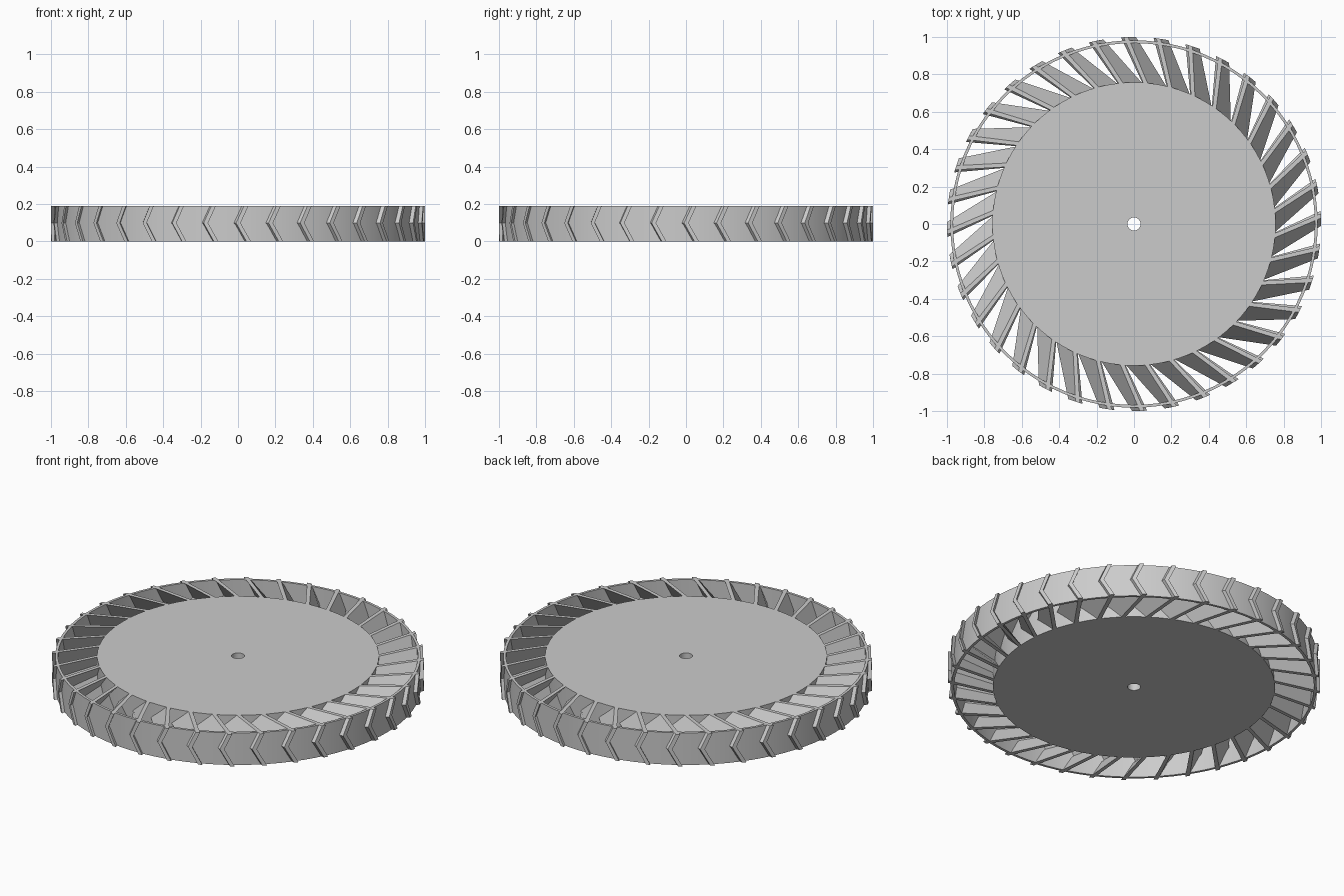
import bpy, bmesh, math

if "Cube" in bpy.data.objects:
    bpy.data.objects.remove(bpy.data.objects["Cube"])

HEIGHT = 0.19
BLADES = 36

grey = bpy.data.materials.new("light grey")
grey.diffuse_color = (0.6, 0.6, 0.6, 1)
grey.use_nodes = True
grey.node_tree.nodes["Principled BSDF"].inputs["Base Color"].default_value = grey.diffuse_color


def finish(name, bm, smooth=False):
    bmesh.ops.recalc_face_normals(bm, faces=bm.faces)
    mesh = bpy.data.meshes.new(name)
    bm.to_mesh(mesh)
    bm.free()
    mesh.materials.append(grey)
    obj = bpy.data.objects.new(name, mesh)
    bpy.context.collection.objects.link(obj)
    if smooth:
        bpy.ops.object.select_all(action='DESELECT')
        obj.select_set(True)
        bpy.context.view_layer.objects.active = obj
        bpy.ops.object.shade_smooth_by_angle(angle=math.radians(30))
    return obj


def circle(bm, radius, z, sides):
    step = 2 * math.pi / sides
    return [bm.verts.new((radius * math.cos(i * step), radius * math.sin(i * step), z))
            for i in range(sides)]


def tube(name, outer, inner, sides):
    """Closed tube of full height with matching inner and outer walls."""
    bm = bmesh.new()
    loops = [circle(bm, r, z, sides) for r, z in
             ((outer, 0), (outer, HEIGHT), (inner, HEIGHT), (inner, 0))]
    for k in range(4):
        a, b = loops[k], loops[(k + 1) % 4]
        for i in range(sides):
            j = (i + 1) % sides
            bm.faces.new((a[i], a[j], b[j], b[i]))
    return finish(name, bm, smooth=True)


# Solid hub disc with a small axle hole, and the thin outer rim
tube("hub_disc", 0.757, 0.035, 96)
tube("outer_rim", 0.982, 0.967, 96)

# Chevron blades: (radius, angles in degrees at bottom, middle and top)
STATIONS = ((0.74, (-5.0, -13.5, -5.3)),
            (1.0, (3.3, 0.1, 2.5)))
LEVELS = (0, HEIGHT * 0.52, HEIGHT)
HALF_THICK = 0.012

bm = bmesh.new()
for n in range(BLADES):
    turn = 2 * math.pi * n / BLADES
    grid = []
    for radius, angles in STATIONS:
        rows = []
        for deg, z in zip(angles, LEVELS):
            pair = []
            for side in (-1, 1):
                a = turn + math.radians(deg) + side * HALF_THICK / radius
                pair.append(bm.verts.new((radius * math.cos(a), radius * math.sin(a), z)))
            rows.append(pair)
        grid.append(rows)
    root, tip = grid
    for k in range(2):
        # two flat sides and the two ends of each half
        for s in (0, 1):
            bm.faces.new((root[k][s], root[k + 1][s], tip[k + 1][s], tip[k][s]))
        for end in (root, tip):
            bm.faces.new((end[k][0], end[k][1], end[k + 1][1], end[k + 1][0]))
    # bottom and top edges
    for k in (0, 2):
        bm.faces.new((root[k][0], root[k][1], tip[k][1], tip[k][0]))
finish("chevron_blades", bm)
